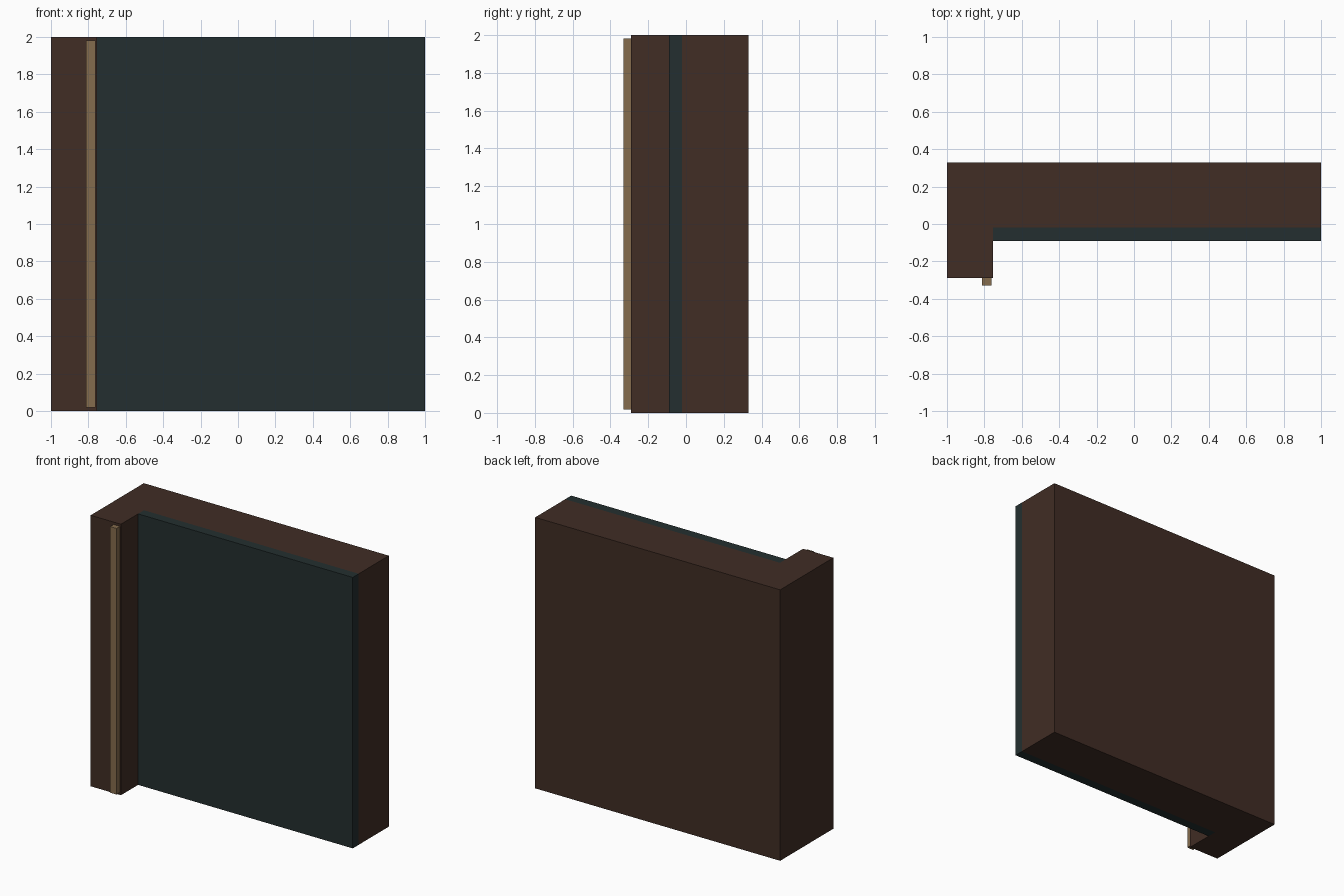
import bpy
import bmesh

if "Cube" in bpy.data.objects:
    bpy.data.objects.remove(bpy.data.objects["Cube"])


def material(name, colour):
    mat = bpy.data.materials.new(name)
    mat.diffuse_color = (*colour, 1.0)
    mat.use_nodes = True
    mat.node_tree.nodes["Principled BSDF"].inputs["Base Color"].default_value = mat.diffuse_color
    return mat


def prism(name, outline, z0, z1, mat):
    """Extrude a plan outline (x, y) from z0 up to z1."""
    bm = bmesh.new()
    base = bm.faces.new([bm.verts.new((x, y, z0)) for x, y in outline])
    top = bmesh.ops.extrude_face_region(bm, geom=[base])["geom"]
    verts = [v for v in top if isinstance(v, bmesh.types.BMVert)]
    bmesh.ops.translate(bm, verts=verts, vec=(0, 0, z1 - z0))
    bmesh.ops.recalc_face_normals(bm, faces=bm.faces)
    mesh = bpy.data.meshes.new(name)
    bm.to_mesh(mesh)
    bm.free()
    mesh.materials.append(mat)
    obj = bpy.data.objects.new(name, mesh)
    bpy.context.collection.objects.link(obj)
    return obj


def rectangle(x0, x1, y0, y1):
    return [(x0, y0), (x1, y0), (x1, y1), (x0, y1)]


dark_wood = material("dark_wood", (0.052, 0.026, 0.018))
dark_teal = material("dark_teal", (0.017, 0.028, 0.029))
brass = material("brass", (0.235, 0.150, 0.075))

PILLAR_X = -0.753   # inner side of the pillar
WALL_Y = -0.02      # front of the wall
PILLAR_Y = -0.29    # front of the pillar

# Wall with the projecting pillar as one L-shaped body
prism("wall_and_pillar",
      [(-1, PILLAR_Y), (PILLAR_X, PILLAR_Y), (PILLAR_X, WALL_Y),
       (1, WALL_Y), (1, 0.33), (-1, 0.33)], 0, 2, dark_wood)

# Panel covering the wall front
prism("wall_panel", rectangle(PILLAR_X, 1, -0.09, WALL_Y), 0, 2, dark_teal)

# Slim upright strip on the pillar front
prism("pillar_trim", rectangle(-0.813, -0.761, -0.33, PILLAR_Y),
      0.018, 1.982, brass)
